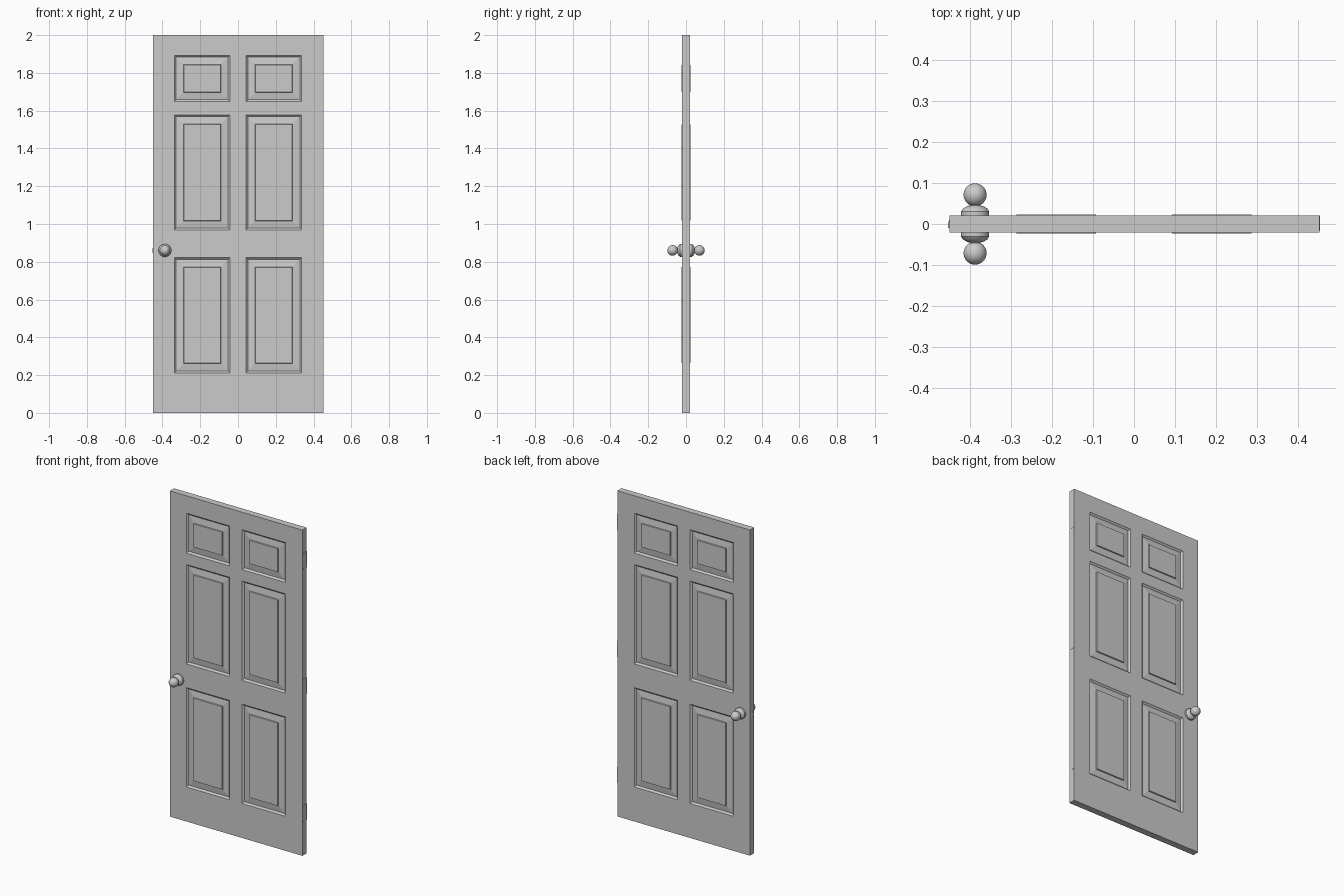
import bpy, bmesh, math
from mathutils import Matrix

if "Cube" in bpy.data.objects:
    bpy.data.objects.remove(bpy.data.objects["Cube"])

grey = bpy.data.materials.new("plain grey")
grey.use_nodes = True
COLOUR = (0.6, 0.6, 0.6, 1)
grey.diffuse_color = COLOUR
grey.node_tree.nodes["Principled BSDF"].inputs["Base Color"].default_value = COLOUR


def finish(bm, name, smooth=False):
    bmesh.ops.remove_doubles(bm, verts=bm.verts, dist=1e-5)
    bmesh.ops.recalc_face_normals(bm, faces=bm.faces)
    mesh = bpy.data.meshes.new(name)
    bm.to_mesh(mesh)
    bm.free()
    mesh.materials.append(grey)
    ob = bpy.data.objects.new(name, mesh)
    bpy.context.collection.objects.link(ob)
    if smooth:
        bpy.ops.object.select_all(action='DESELECT')
        ob.select_set(True)
        bpy.context.view_layer.objects.active = ob
        bpy.ops.object.shade_smooth_by_angle(angle=math.radians(35))
    return ob


def prism(name, outline, depth_vec):
    """Extrude a flat outline along a vector."""
    bm = bmesh.new()
    face = bm.faces.new([bm.verts.new(p) for p in outline])
    ext = bmesh.ops.extrude_face_region(bm, geom=[face])
    moved = [v for v in ext["geom"] if isinstance(v, bmesh.types.BMVert)]
    bmesh.ops.translate(bm, verts=moved, vec=depth_vec)
    return finish(bm, name)


# Door slab: stiles and rails around six raised panels, on both faces
HALF = 0.0205
XS = [-0.449, -0.337, -0.042, 0.042, 0.337, 0.452]
ZS = [0, 0.212, 0.822, 0.968, 1.578, 1.648, 1.893, 2]
# (inset from the opening, distance from the middle plane)
STEPS = [(0, HALF), (0.010, 0.011), (0.049, 0.0165), (0.051, 0.0228)]


def rect(x0, x1, z0, z1, inset, y):
    return [(x0 + inset, y, z0 + inset), (x1 - inset, y, z0 + inset),
            (x1 - inset, y, z1 - inset), (x0 + inset, y, z1 - inset)]


bm = bmesh.new()


def add_face(points):
    bm.faces.new([bm.verts.new(p) for p in points])


for side in (-1, 1):
    for i in range(len(XS) - 1):
        for k in range(len(ZS) - 1):
            cell = (XS[i], XS[i + 1], ZS[k], ZS[k + 1])
            if i % 2 and k % 2:
                rings = [rect(*cell, inset, side * y) for inset, y in STEPS]
                for a, b in zip(rings, rings[1:]):
                    for j in range(4):
                        n = (j + 1) % 4
                        add_face([a[j], a[n], b[n], b[j]])
                add_face(rings[-1])
            else:
                add_face(rect(*cell, 0, side * HALF))
# Narrow edges of the slab
for x in (XS[0], XS[-1]):
    for z0, z1 in zip(ZS, ZS[1:]):
        add_face([(x, -HALF, z0), (x, HALF, z0), (x, HALF, z1), (x, -HALF, z1)])
for z in (ZS[0], ZS[-1]):
    for x0, x1 in zip(XS, XS[1:]):
        add_face([(x0, -HALF, z), (x1, -HALF, z), (x1, HALF, z), (x0, HALF, z)])
finish(bm, "door_slab")

# Knobs: rosette, neck and ball turned around the y axis
KNOB_X, KNOB_Z = -0.387, 0.86
BALL_R, BALL_Y = 0.028, 0.071
profile = [(0, 0.019), (0.034, 0.019), (0.034, 0.031), (0.029, 0.038),
           (0.019, 0.044), (0.012, 0.045), (0.012, 0.048)]
for s in range(14):
    a = math.radians(155 - 155 * s / 13)
    profile.append((BALL_R * math.sin(a), BALL_Y + BALL_R * math.cos(a)))

for side, name in ((-1, "front_knob"), (1, "back_knob")):
    bm = bmesh.new()
    verts = [bm.verts.new((r, side * y, 0)) for r, y in profile]
    edges = [bm.edges.new(pair) for pair in zip(verts, verts[1:])]
    bmesh.ops.spin(bm, geom=verts + edges, cent=(0, 0, 0), axis=(0, 1, 0),
                   angle=math.tau, steps=32, use_duplicate=False)
    bmesh.ops.transform(bm, verts=bm.verts, matrix=Matrix.Translation((KNOB_X, 0, KNOB_Z)))
    finish(bm, name, smooth=True)

# Latch bolt: wedge in the knob-side edge
prism("latch_bolt", [(-0.445, -0.010, 0.846), (-0.4535, -0.010, 0.846),
                     (-0.4535, 0.001, 0.846), (-0.449, 0.012, 0.846),
                     (-0.445, 0.012, 0.846)], (0, 0, 0.028))

# Hinge leaves: thin plates with two rounded corners on the other edge
HINGE_R = 0.012
for name, z0 in (("lower_hinge", 0.205), ("middle_hinge", 0.98), ("upper_hinge", 1.755)):
    z1 = z0 + 0.1
    outline = [(0.451, HALF, z1), (0.451, HALF, z0)]
    for zc, start in ((z0 + HINGE_R, 270), (z1 - HINGE_R, 180)):
        for s in range(7):
            a = math.radians(start - 90 * s / 6)
            outline.append((0.451, -0.016 + HINGE_R + HINGE_R * math.cos(a),
                            zc + HINGE_R * math.sin(a)))
    prism(name, outline, (0.0023, 0, 0))
